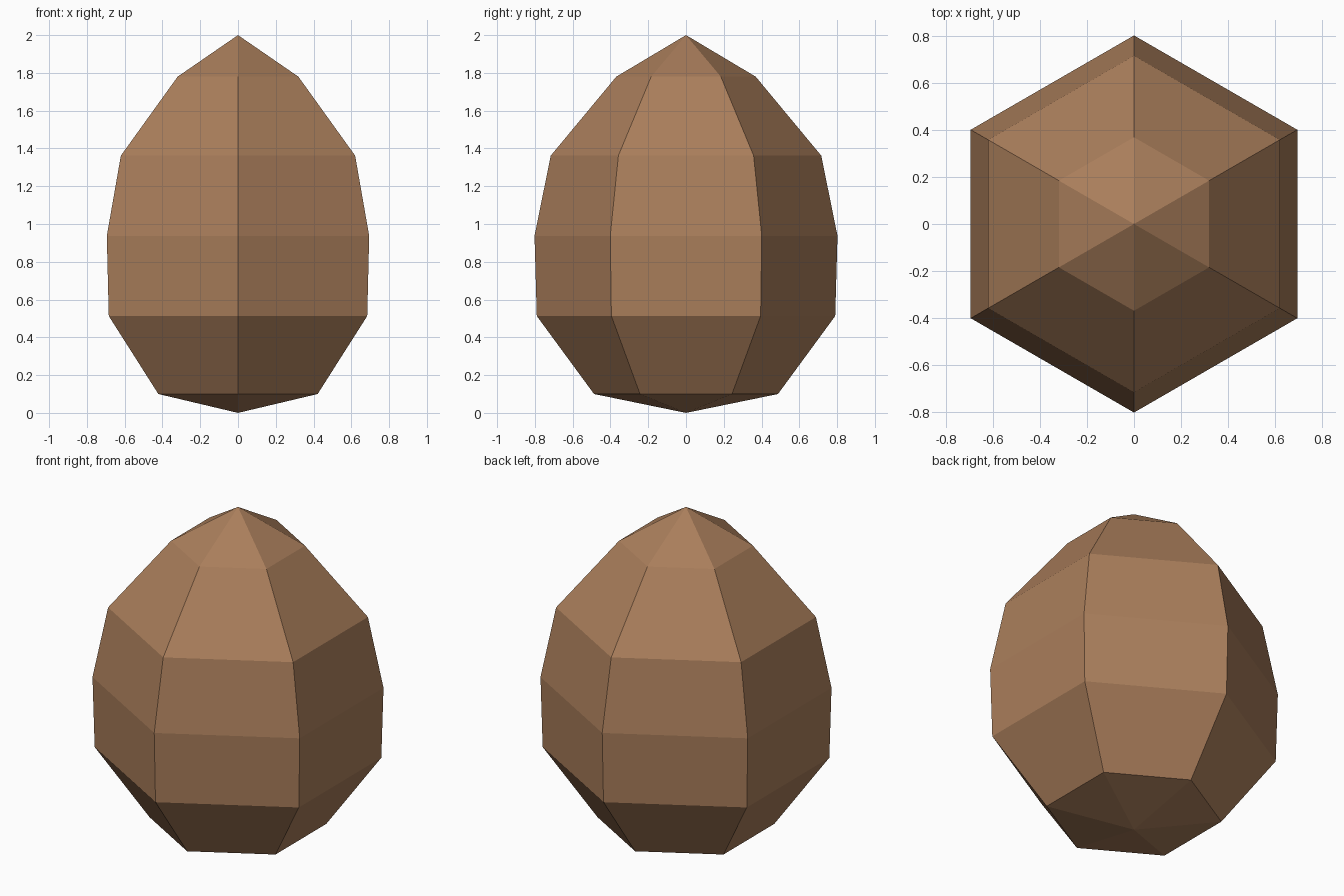
import bpy, bmesh, math

if "Cube" in bpy.data.objects:
    bpy.data.objects.remove(bpy.data.objects["Cube"])

SIDES = 6
# Egg profile between the two tips: (radius, height)
PROFILE = [(0.487, 0.10), (0.79, 0.513), (0.802, 0.937), (0.716, 1.362), (0.369, 1.78)]

brown = bpy.data.materials.new("warm brown")
brown.diffuse_color = (0.402, 0.209, 0.105, 1)
brown.use_nodes = True
brown.node_tree.nodes["Principled BSDF"].inputs["Base Color"].default_value = brown.diffuse_color

bm = bmesh.new()
# Six-sided rings with corners on the y axis
rings = []
for r, z in PROFILE:
    angles = [math.pi / 2 + i * math.tau / SIDES for i in range(SIDES)]
    rings.append([bm.verts.new((r * math.cos(a), r * math.sin(a), z)) for a in angles])
bottom = bm.verts.new((0, 0, 0))
top = bm.verts.new((0, 0, 2))

# Side bands and tip fans
for i in range(SIDES):
    j = (i + 1) % SIDES
    for low, high in zip(rings, rings[1:]):
        bm.faces.new((low[i], low[j], high[j], high[i]))
    bm.faces.new((bottom, rings[0][j], rings[0][i]))
    bm.faces.new((top, rings[-1][i], rings[-1][j]))
bmesh.ops.recalc_face_normals(bm, faces=bm.faces)

mesh = bpy.data.meshes.new("faceted_egg")
bm.to_mesh(mesh)
bm.free()
mesh.materials.append(brown)
egg = bpy.data.objects.new("faceted_egg", mesh)
bpy.context.collection.objects.link(egg)
